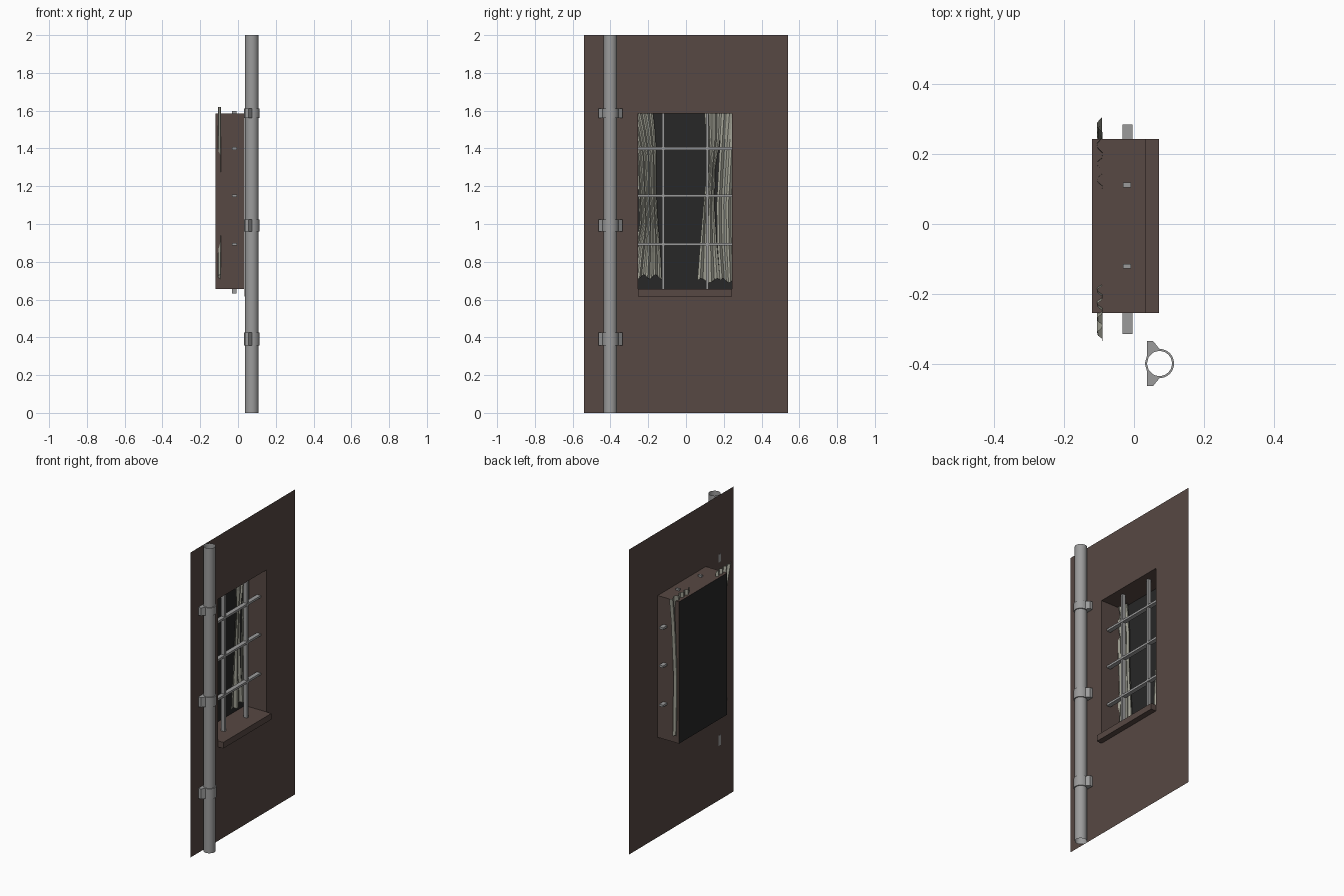
import bpy, bmesh, math
from mathutils import Vector

if "Cube" in bpy.data.objects:
    bpy.data.objects.remove(bpy.data.objects["Cube"])


def material(name, rgb):
    m = bpy.data.materials.new(name)
    m.diffuse_color = (*rgb, 1)
    m.use_nodes = True
    m.node_tree.nodes["Principled BSDF"].inputs["Base Color"].default_value = m.diffuse_color
    return m


PLASTER = material("plaster", (0.095, 0.065, 0.056))
GLASS = material("dark_glass", (0.02, 0.02, 0.02))
CLOTH = material("cloth", (0.36, 0.36, 0.30))
METAL = material("metal", (0.33, 0.33, 0.33))


def make(name, verts, faces, mat, smooth=False):
    me = bpy.data.meshes.new(name)
    me.from_pydata(verts, [], faces)
    me.materials.append(mat)
    ob = bpy.data.objects.new(name, me)
    bpy.context.collection.objects.link(ob)
    if smooth:
        bpy.ops.object.select_all(action='DESELECT')
        ob.select_set(True)
        bpy.context.view_layer.objects.active = ob
        bpy.ops.object.shade_smooth_by_angle(angle=math.radians(35))
    return ob


def box(name, lo, hi, mat):
    v = [(x, y, z) for x in (lo[0], hi[0]) for y in (lo[1], hi[1]) for z in (lo[2], hi[2])]
    f = [(0, 1, 3, 2), (4, 6, 7, 5), (0, 4, 5, 1), (2, 3, 7, 6), (0, 2, 6, 4), (1, 5, 7, 3)]
    return make(name, v, f, mat)


# Wall sheet with a window recess folded back from the opening
WX, BX = 0.035, -0.12
Y0, Y1, Z0, Z1 = -0.255, 0.243, 0.655, 1.585


def rect(x, y0, y1, z0, z1):
    return [(x, y0, z0), (x, y1, z0), (x, y1, z1), (x, y0, z1)]


verts = rect(WX, -0.54, 0.54, 0, 2) + rect(WX, Y0, Y1, Z0, Z1) + rect(BX, Y0, Y1, Z0, Z1)
faces = []
for i in range(4):
    j = (i + 1) % 4
    faces += [(i, j, 4 + j, 4 + i), (4 + i, 4 + j, 8 + j, 8 + i)]
make("wall_with_recess", verts, faces, PLASTER)
make("window_pane", rect(BX, Y0, Y1, Z0, Z1), [(0, 1, 2, 3)], GLASS)
box("window_sill", (WX, Y0, 0.615), (0.072, Y1, Z0), PLASTER)

# Window grille
for i, y in enumerate((-0.121, 0.112)):
    box(f"vertical_bar_{i}", (-0.032, y - 0.007, 0.633), (-0.008, y + 0.007, 1.597), METAL)
for i, z in enumerate((0.893, 1.15, 1.40)):
    box(f"horizontal_bar_{i}", (-0.033, -0.315, z - 0.007), (-0.005, 0.285, z + 0.007), METAL)


# Curtains: pleated strips whose edges wander with height (z, y start, y end)
def curtain(name, rows, pleats):
    n = pleats * 4
    verts, faces = [], []
    for r, (z, a, b) in enumerate(rows):
        for k in range(n + 1):
            x = -0.098 + 0.010 * math.sin(k * math.pi / 2 + 0.6)
            dz = 0.012 * math.sin(k * 1.1) if r == 0 else 0
            verts.append((x, a + (b - a) * k / n, z + dz))
    for r in range(len(rows) - 1):
        for k in range(n):
            p = r * (n + 1) + k
            faces.append((p, p + 1, p + n + 2, p + n + 1))
    make(name, verts, faces, CLOTH)


curtain("left_curtain", [(0.72, -0.30, -0.128), (0.85, -0.275, -0.135), (1.0, -0.245, -0.148),
                         (1.13, -0.25, -0.155), (1.36, -0.262, -0.155), (1.5, -0.30, -0.165),
                         (1.62, -0.34, -0.178)], 4)
curtain("right_curtain_inner", [(0.70, 0.06, 0.18), (0.9, 0.075, 0.163), (1.1, 0.092, 0.15),
                                (1.3, 0.112, 0.155), (1.45, 0.108, 0.18), (1.62, 0.095, 0.19)], 2)
curtain("right_curtain_outer", [(0.70, 0.18, 0.27), (0.9, 0.165, 0.265), (1.1, 0.162, 0.262),
                                (1.3, 0.172, 0.275), (1.45, 0.18, 0.285), (1.62, 0.19, 0.305)], 2)

# Drain pipe: open tube
CX, CY, R = 0.073, -0.40, 0.036
S = 20


def on_circle(r, a, z):
    return (CX + r * math.cos(a), CY + r * math.sin(a), z)


verts = [on_circle(R, 2 * math.pi * k / S, z) for z in (0, 2) for k in range(S)]
faces = [(k, (k + 1) % S, S + (k + 1) % S, S + k) for k in range(S)]
make("drain_pipe", verts, faces, METAL, True)

# Pipe clamps: ring with two flanges against the wall
half = [(0.042 * math.cos(math.radians(a)), 0.042 * math.sin(math.radians(a)))
        for a in range(0, 91, 15)]
half += [(-0.018, 0.064), (-0.036, 0.064), (-0.036, 0.0215), (-0.042, 0)]
outline = half + [(x, -y) for x, y in half[-2:0:-1]]
N = len(outline)


def clamp(name, z0, z1):
    verts = []
    for z in (z0, z1):
        verts += [(CX + x, CY + y, z) for x, y in outline]
        verts += [on_circle(R, math.atan2(y, x), z) for x, y in outline]
    faces = []
    for k in range(N):
        j = (k + 1) % N
        faces += [(k, j, 2 * N + j, 2 * N + k),
                  (N + j, N + k, 3 * N + k, 3 * N + j),
                  (2 * N + k, 2 * N + j, 3 * N + j, 3 * N + k),
                  (j, k, N + k, N + j)]
    make(name, verts, faces, METAL, True)


for i, (a, b) in enumerate(((0.358, 0.425), (0.96, 1.024), (1.56, 1.612))):
    clamp(f"pipe_clamp_{i}", a, b)
